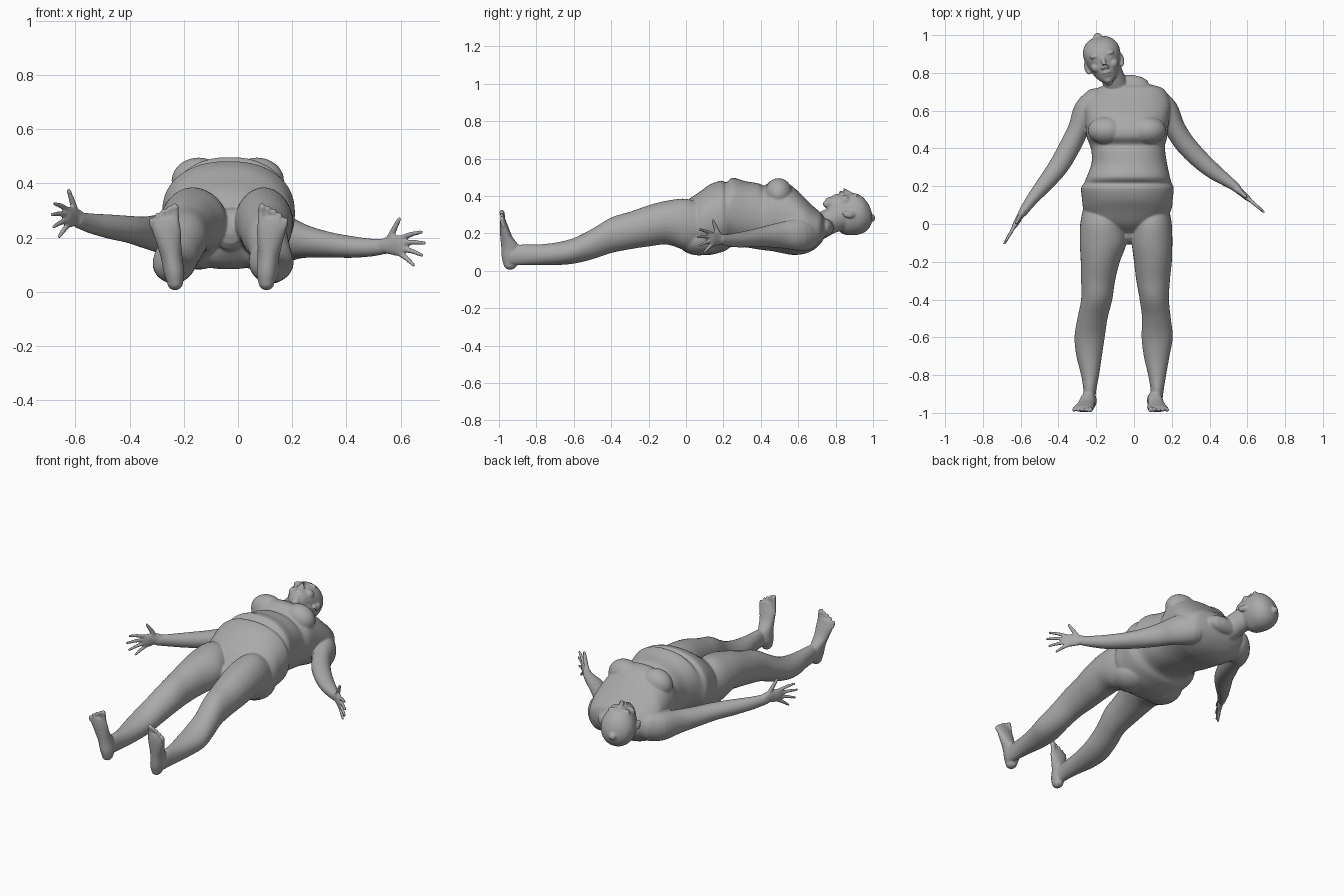
import bpy, bmesh, math
from mathutils import Vector, Matrix

skin = bpy.data.materials.new("grey_skin")
skin.diffuse_color = (0.4, 0.4, 0.4, 1)
parts = []


def finish(name, bm):
    bmesh.ops.recalc_face_normals(bm, faces=bm.faces)
    me = bpy.data.meshes.new(name)
    bm.to_mesh(me)
    bm.free()
    ob = bpy.data.objects.new(name, me)
    bpy.context.collection.objects.link(ob)
    parts.append(ob)
    return ob


def loft(name, rows, axis=None, power=2.0, steps=4, n=32, mat=None):
    """Smooth tube through rows of (x, y, z, side radius, up radius), rounded ends."""
    rows = [Vector(r) for r in rows]
    pts = []
    for i in range(len(rows) - 1):
        a, b = rows[max(i - 1, 0)], rows[i]
        c, d = rows[i + 1], rows[min(i + 2, len(rows) - 1)]
        for s in range(steps):
            t = s / steps
            pts.append(b + 0.5 * t * ((c - a) + t * ((2 * a - 5 * b + 4 * c - d)
                                                    + t * (3 * (b - c) + d - a))))
    pts.append(rows[-1])
    mids = [Vector(p[:3]) for p in pts]
    rings = []
    for i, p in enumerate(pts):
        d = Vector(axis) if axis else (mids[min(i + 1, len(pts) - 1)] - mids[max(i - 1, 0)])
        rings.append((mids[i], d.normalized(), p[3], p[4]))

    def cap(ring, sign):
        m, d, a, b = ring
        r = min(a, b)
        return [(m + d * sign * r * k, d, a * math.sqrt(1 - k * k), b * math.sqrt(1 - k * k))
                for k in (0.4, 0.75, 0.97)]
    rings = cap(rings[0], -1)[::-1] + rings + cap(rings[-1], 1)
    bm = bmesh.new()
    loops = []
    for m, d, a, b in rings:
        hint = Vector((0, 0, 1)) if abs(d.z) < 0.8 else Vector((0, 1, 0))
        side = d.cross(hint).normalized()
        up = side.cross(d)
        loop = []
        for k in range(n):
            co, si = math.cos(2 * math.pi * k / n), math.sin(2 * math.pi * k / n)
            u = math.copysign(abs(co) ** (2 / power), co)
            v = math.copysign(abs(si) ** (2 / power), si)
            loop.append(bm.verts.new(m + side * a * u + up * b * v))
        loops.append(loop)
    for p, q in zip(loops, loops[1:]):
        for k in range(n):
            bm.faces.new((p[k], p[(k + 1) % n], q[(k + 1) % n], q[k]))
    bm.faces.new(loops[0])
    bm.faces.new(loops[-1])
    if mat:
        bm.transform(mat)
    return finish(name, bm)


def spans(name, rows, **kw):
    """Loft along y from rows of (y, x min, x max, z min, z max)."""
    return loft(name, [((b + c) / 2, a, (d + e) / 2, (c - b) / 2, (e - d) / 2)
                       for a, b, c, d, e in rows], axis=(0, 1, 0), **kw)


def blob(name, loc, size, mat=None):
    bm = bmesh.new()
    m = Matrix.Translation(loc) @ Matrix.Diagonal((*size, 1))
    bmesh.ops.create_uvsphere(bm, u_segments=24, v_segments=16, radius=1,
                              matrix=mat @ m if mat else m)
    return finish(name, bm)


# Torso with belly and chest folds
spans("torso", [
    (-0.05, -0.09, 0.03, 0.15, 0.31), (0.0, -0.22, 0.14, 0.10, 0.37),
    (0.07, -0.265, 0.195, 0.085, 0.42), (0.13, -0.275, 0.205, 0.085, 0.462),
    (0.19, -0.28, 0.21, 0.10, 0.482), (0.215, -0.265, 0.20, 0.11, 0.472),
    (0.25, -0.25, 0.19, 0.13, 0.497), (0.32, -0.225, 0.175, 0.125, 0.478),
    (0.385, -0.225, 0.165, 0.115, 0.468), (0.42, -0.235, 0.165, 0.11, 0.455),
    (0.46, -0.25, 0.175, 0.105, 0.485), (0.51, -0.255, 0.18, 0.095, 0.484),
    (0.57, -0.26, 0.19, 0.085, 0.45), (0.63, -0.265, 0.195, 0.09, 0.395),
    (0.68, -0.24, 0.18, 0.11, 0.345), (0.72, -0.19, 0.15, 0.145, 0.31),
    (0.74, -0.14, 0.08, 0.18, 0.28)], power=2.25, n=64)
for x in (-0.145, 0.07):
    blob("breast", (x, 0.495, 0.41), (0.1, 0.075, 0.085))
    blob("buttock", (x, 0.07, 0.17), (0.11, 0.12, 0.088))

# Legs share one side profile; each has its own outline from above
leg_y = (0.08, 0.0, -0.1, -0.2, -0.3, -0.4, -0.5, -0.6, -0.7, -0.8, -0.88, -0.94)
leg_low = (0.12, 0.11, 0.14, 0.13, 0.115, 0.095, 0.062, 0.038, 0.03, 0.03, 0.03, 0.03)
leg_top = (0.36, 0.385, 0.375, 0.35, 0.315, 0.285, 0.225, 0.175, 0.15, 0.14, 0.14, 0.13)
left_x = ((-.27, -.07), (-.285, -.05), (-.287, -.04), (-.282, -.075), (-.28, -.10), (-.28, -.115),
          (-.30, -.14), (-.315, -.155), (-.305, -.17), (-.28, -.185), (-.268, -.20), (-.265, -.205))
right_x = ((.0, .185), (-.01, .20), (-.012, .203), (.0, .20), (.012, .19), (.03, .185),
           (.043, .195), (.04, .205), (.052, .188), (.075, .17), (.088, .157), (.09, .15))
for name, xs in (("left_leg", left_x), ("right_leg", right_x)):
    spans(name, [(y, a, b, l, t) for y, (a, b), l, t in zip(leg_y, xs, leg_low, leg_top)])

# Feet pointing up, with five toes each (s = outward direction)
for side, hx, bx, s in (("left", -0.232, -0.268, -1), ("right", 0.105, 0.125, 1)):
    def at(t):
        return hx + (bx - hx) * t
    loft(side + "_foot", [
        (at(0), -0.94, 0.035, 0.03, 0.036), (at(.1), -0.935, 0.07, 0.038, 0.05),
        (at(.35), -0.938, 0.125, 0.04, 0.05), (at(.65), -0.96, 0.18, 0.046, 0.033),
        (at(.9), -0.972, 0.23, 0.054, 0.024), (at(1), -0.978, 0.265, 0.05, 0.016)],
        axis=(0, 0, 1))
    for k in range(5):
        x = bx + s * (-0.039 + 0.0215 * k)
        r = 0.0145 if k == 0 else 0.0105
        top = 0.312 - 0.004 * k - 0.002 * k * k
        loft("toe", [(x, -0.976, 0.24, r, r), (x + s * .002, -0.98, top - .02, r * .9, r * .9),
                     (x + s * .003, -0.984, top, r, r)], n=12)

# Arms
loft("left_arm", [(-.20, .64, .22, .08, .09), (-.255, .60, .215, .066, .085),
                  (-.295, .50, .215, .056, .07), (-.345, .40, .22, .056, .058),
                  (-.40, .305, .23, .053, .05), (-.47, .215, .24, .044, .045),
                  (-.54, .13, .252, .032, .037), (-.59, .06, .265, .023, .03)])
loft("right_arm", [(.11, .645, .20, .08, .09), (.17, .60, .195, .066, .088),
                   (.215, .51, .19, .056, .07), (.27, .425, .182, .054, .056),
                   (.345, .345, .172, .05, .046), (.42, .28, .165, .043, .04),
                   (.49, .23, .163, .032, .033), (.545, .19, .168, .022, .028)])


# Hands: each lies in a vertical plane, u runs along the hand, v runs up
def hand(side, wrist, direction):
    w, d = Vector(wrist), Vector(direction).normalized()

    def row(u, v, a, b, bend=0.0):
        p = w + d * u + Vector((0, 0, v)) + Vector((d.y, -d.x, 0)) * bend
        return (p.x, p.y, p.z, a, b)
    loft(side + "_palm", [row(-.01, 0, .021, .027), row(.03, .002, .017, .036),
                          row(.07, .0, .015, .04), row(.088, -.002, .011, .036)])
    loft("thumb", [row(.015, .02, .013, .015), row(.04, .06, .011, .013),
                   row(.065, .098, .008, .008)], n=14)
    for u0, v0, u1, v1 in ((.075, .028, .172, .05), (.08, .009, .188, .01),
                           (.078, -.012, .175, -.035), (.07, -.03, .135, -.072)):
        loft("finger", [row(u0, v0, .010, .011),
                        row((u0 + u1) / 2, (v0 + v1) / 2 + .003, .0095, .0095),
                        row(u1, v1, .007, .007)], n=14)


hand("left", (-.592, .06, .275), (-.095, -.165, 0))
hand("right", (.545, .185, .17), (.135, -.115, 0))

# Neck and head; the head leans toward -x
loft("neck", [(-.06, .66, .22, .10, .085), (-.09, .72, .24, .068, .07),
              (-.11, .77, .265, .062, .068), (-.135, .84, .29, .06, .07)])
head = Matrix.Translation((-.163, .87, .312)) @ Matrix.Rotation(math.radians(14), 4, 'Z')


def face(name, loc, size):
    blob(name, loc, size, head)


loft("head", [(0, -.122, .045, .022, .02), (0, -.105, .035, .045, .045),
              (0, -.07, .008, .068, .086), (0, -.03, -.008, .085, .108),
              (0, .02, -.009, .098, .113), (0, .06, -.012, .096, .105),
              (0, .095, -.02, .077, .08), (0, .115, -.026, .05, .05),
              (0, .124, -.03, .022, .022)], axis=(0, 1, 0), mat=head, n=48)
loft("nose", [(0, .018, .098, .010, .010), (0, -.015, .112, .011, .014),
              (0, -.04, .119, .017, .016)], axis=(0, 1, 0), mat=head, n=16)
face("upper_lip", (0, -.069, .089), (.026, .008, .012))
face("lower_lip", (0, -.083, .081), (.022, .008, .012))
face("chin", (0, -.108, .06), (.026, .02, .022))
for s in (-1, 1):
    face("nostril", (s * .014, -.042, .105), (.010, .010, .010))
    face("brow", (s * .036, .027, .087), (.032, .011, .016))
    face("eye", (s * .036, .004, .08), (.018, .011, .015))
    face("cheek", (s * .044, -.032, .062), (.03, .028, .03))
    face("ear", (s * .096, -.02, -.012), (.012, .032, .019))
    face("ear_lobe", (s * .09, -.048, .0), (.010, .012, .012))

# Fuse every part into one smooth body
bpy.ops.object.select_all(action='DESELECT')
for ob in parts:
    ob.select_set(True)
body = parts[0]
bpy.context.view_layer.objects.active = body
bpy.ops.object.join()
body.name = body.data.name = "body"
body.data.materials.clear()
body.data.materials.append(skin)
remesh = body.modifiers.new("fuse", 'REMESH')
remesh.mode = 'VOXEL'
remesh.voxel_size = 0.005
remesh.use_smooth_shade = True
soften = body.modifiers.new("soften", 'SMOOTH')
soften.factor = 0.5
soften.iterations = 5
thin = body.modifiers.new("thin", 'DECIMATE')
thin.ratio = 0.4
